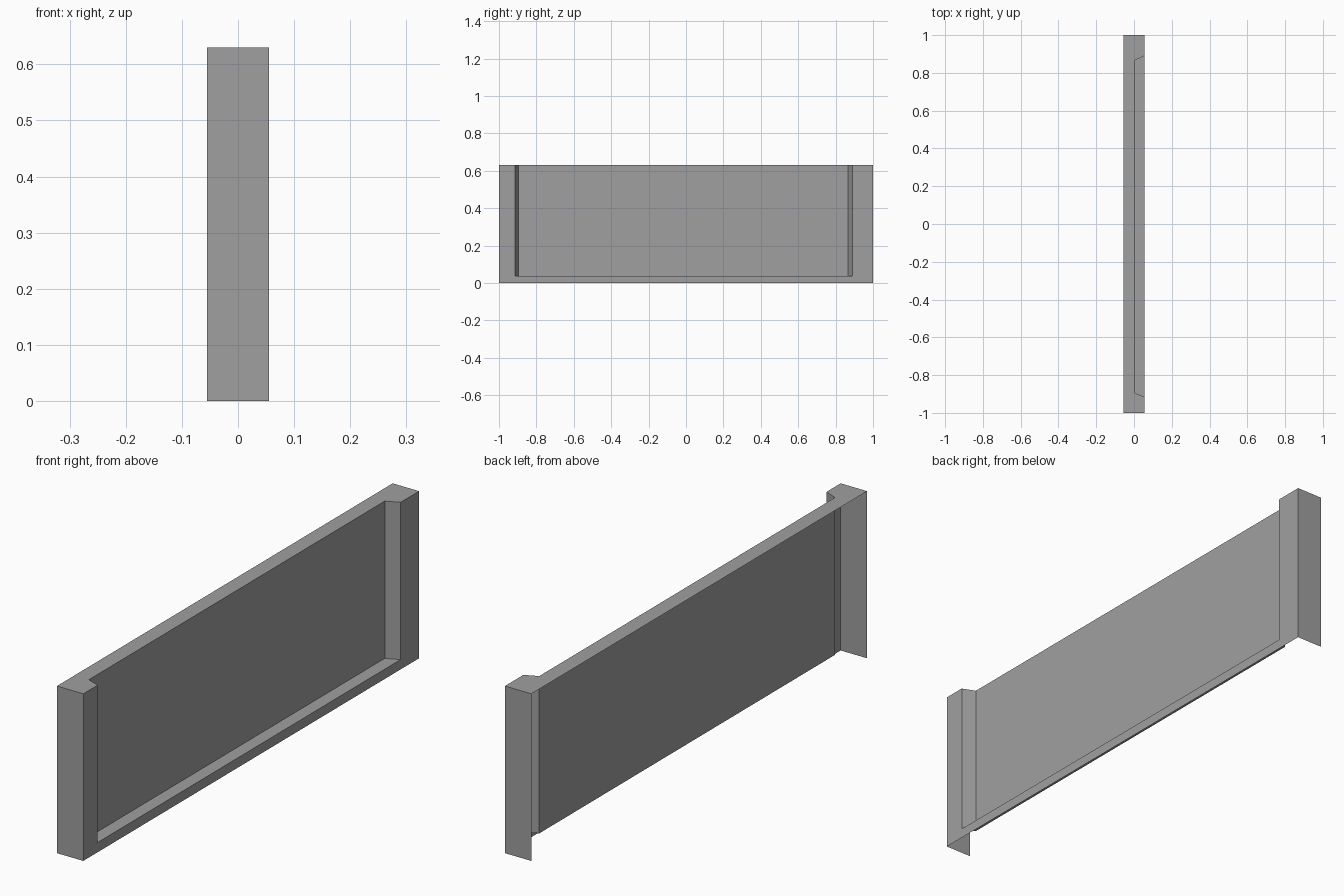
import bpy
import bmesh

cube = bpy.data.objects.get("Cube")
if cube:
    bpy.data.objects.remove(cube, do_unlink=True)

# Plain grey material
grey = bpy.data.materials.new("mid_grey")
grey.use_nodes = True
colour = (0.35, 0.35, 0.35, 1)
grey.diffuse_color = colour
grey.node_tree.nodes["Principled BSDF"].inputs["Base Color"].default_value = colour

# Plan outline: end posts, angled recess cheeks and the set-back panel
BACK, FRONT, PANEL = -0.055, 0.055, 0.005
HEIGHT, LEDGE = 0.63, 0.037
outline = [(BACK, -1), (FRONT, -1), (FRONT, -0.915), (PANEL, -0.895),
           (PANEL, 0.867), (FRONT, 0.89), (FRONT, 1), (BACK, 1)]
lip_outline = [0, 1, 2, 5, 6, 7]

bm = bmesh.new()


def ring(z):
    return [bm.verts.new((x, y, z)) for x, y in outline]


def wall(low, high):
    for i in range(len(low) - 1):
        bm.faces.new((low[i], low[i + 1], high[i + 1], high[i]))


middle, top = ring(LEDGE), ring(HEIGHT)
base = [bm.verts.new((*outline[i], 0)) for i in lip_outline]

# Lower band with the front lip, then the recessed wall above it
wall(base, [middle[i] for i in lip_outline])
wall(middle, top)

# Ledge at the foot of the recess, and the top cap; rear and underside stay open
bm.faces.new((middle[2], middle[5], middle[4], middle[3]))
bm.faces.new(top)

mesh = bpy.data.meshes.new("recessed_panel")
bm.to_mesh(mesh)
bm.free()
mesh.materials.append(grey)
panel = bpy.data.objects.new("recessed_panel", mesh)
bpy.context.collection.objects.link(panel)
